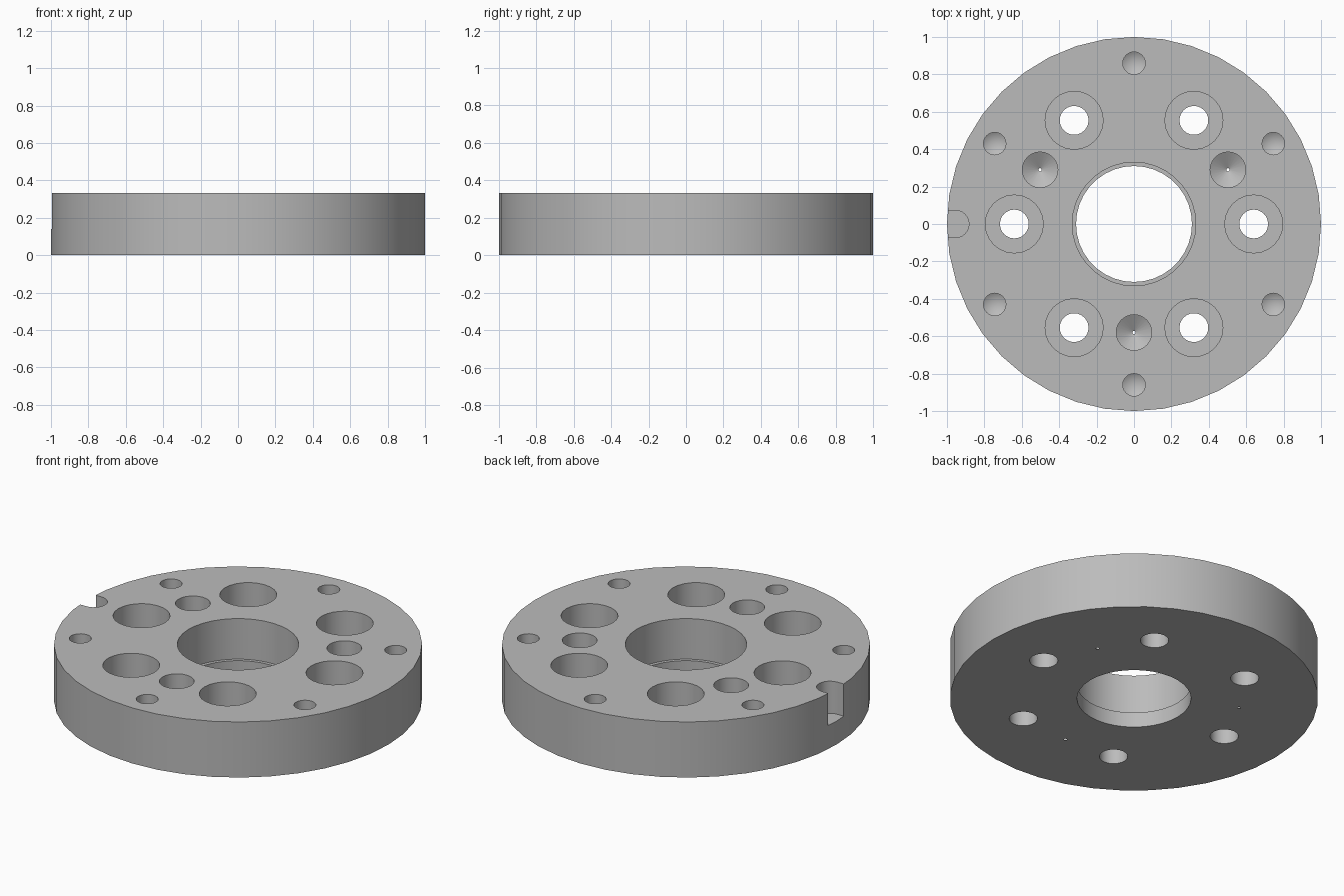
import bpy, bmesh
from math import cos, sin, tan, pi, radians

cube = bpy.data.objects.get("Cube")
if cube:
    bpy.data.objects.remove(cube)

HEIGHT = 0.333
ABOVE, BELOW = HEIGHT + 0.1, -0.1

steel = bpy.data.materials.new("machined grey")
steel.use_nodes = True
grey = (0.5, 0.5, 0.5, 1)
steel.diffuse_color = grey
steel.node_tree.nodes["Principled BSDF"].inputs["Base Color"].default_value = grey


def turned(bm, profile, x=0, y=0, sides=24):
    """Closed solid of revolution from (radius, z) points, listed top to bottom."""
    rings = []
    for r, z in profile:
        if r == 0:
            rings.append([bm.verts.new((x, y, z))])
        else:
            rings.append([bm.verts.new((x + r * cos(2 * pi * i / sides),
                                        y + r * sin(2 * pi * i / sides), z))
                          for i in range(sides)])
    for upper, lower in zip(rings, rings[1:]):
        for i in range(sides):
            j = (i + 1) % sides
            if len(lower) == 1:
                bm.faces.new((upper[j], upper[i], lower[0]))
            else:
                bm.faces.new((upper[j], upper[i], lower[i], lower[j]))
    bm.faces.new(rings[0])
    if len(rings[-1]) > 1:
        bm.faces.new(rings[-1][::-1])


def hole_circle(bm, profile, radius, count, start):
    """Repeat a hole around a bolt circle."""
    for k in range(count):
        a = radians(start) + 2 * pi * k / count
        turned(bm, profile, radius * cos(a), radius * sin(a))


def drilled(r, floor):
    """Blind hole with a drill-point bottom."""
    return [(r, ABOVE), (r, floor), (0, floor - r / tan(radians(59)))]


def make_object(name, bm):
    bmesh.ops.recalc_face_normals(bm, faces=bm.faces)
    mesh = bpy.data.meshes.new(name)
    bm.to_mesh(mesh)
    bm.free()
    mesh.materials.append(steel)
    obj = bpy.data.objects.new(name, mesh)
    bpy.context.collection.objects.link(obj)
    return obj


# Round plate
bm = bmesh.new()
turned(bm, [(1, HEIGHT), (1, 0)], sides=40)
plate = make_object("flange_plate", bm)

# All holes as one cutter
bm = bmesh.new()
# Stepped centre bore
turned(bm, [(0.33, ABOVE), (0.33, 0.09), (0.31, 0.09), (0.31, BELOW)], sides=36)
# Counterbored bolt holes
hole_circle(bm, [(0.155, ABOVE), (0.155, 0.16), (0.077, 0.16), (0.077, BELOW)],
            0.64, 6, 0)
# Large drilled holes, whose points just break through the underside
hole_circle(bm, drilled(0.095, 0.052), 0.58, 3, 30)
# Small drilled holes near the rim
hole_circle(bm, drilled(0.06, 0.12), 0.86, 6, 30)

# Round-ended rim slot
SLOT_R, SLOT_X, SLOT_FLOOR = 0.073, -0.955, 0.14
outline = [(-1.2, SLOT_R), (-1.2, -SLOT_R)]
outline += [(SLOT_X + SLOT_R * cos(a), SLOT_R * sin(a))
            for a in (-pi / 2 + pi * i / 12 for i in range(13))]
floor = bm.faces.new([bm.verts.new((x, y, SLOT_FLOOR)) for x, y in outline])
wall = bmesh.ops.extrude_face_region(bm, geom=[floor], use_keep_orig=True)
top = [v for v in wall["geom"] if isinstance(v, bmesh.types.BMVert)]
bmesh.ops.translate(bm, verts=top, vec=(0, 0, ABOVE - SLOT_FLOOR))
cutter = make_object("hole_cutter", bm)
cutter.hide_render = True

# Cut the plate, then drop the cutter
cut = plate.modifiers.new("holes", 'BOOLEAN')
cut.operation = 'DIFFERENCE'
cut.solver = 'EXACT'
cut.object = cutter
bpy.ops.object.select_all(action='DESELECT')
plate.select_set(True)
bpy.context.view_layer.objects.active = plate
bpy.ops.object.modifier_apply(modifier=cut.name)
bpy.data.objects.remove(cutter)
bpy.ops.object.shade_smooth_by_angle(angle=radians(30))
